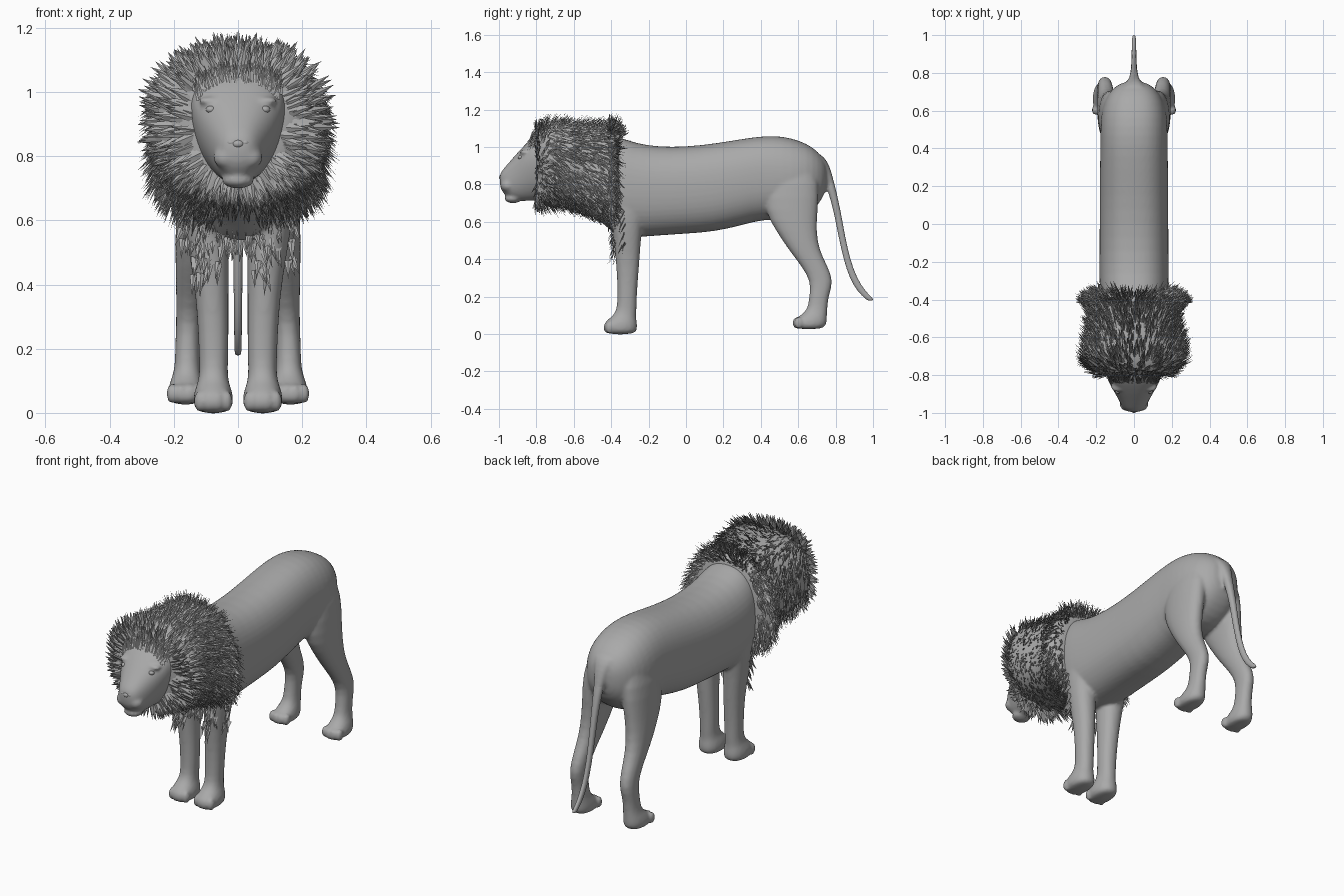
import bpy, bmesh, math, random
from mathutils import Vector, Matrix

if "Cube" in bpy.data.objects:
    bpy.data.objects.remove(bpy.data.objects["Cube"])

random.seed(4)
grey = bpy.data.materials.new("grey")
grey.diffuse_color = (0.4, 0.4, 0.4, 1)
grey.use_nodes = True
grey.node_tree.nodes["Principled BSDF"].inputs["Base Color"].default_value = grey.diffuse_color


def se(a, n):
    """Point on a superellipse."""
    c, s = math.cos(a), math.sin(a)
    return (math.copysign(abs(c) ** (2 / n), c), math.copysign(abs(s) ** (2 / n), s))


def y_point(r, a, n=2.4):
    """Ring across y: (y, top, bottom, half width, taper)."""
    y, top, bot, rx, tp = r
    u, v = se(a, n)
    return Vector((u * rx * (1 + tp * v), y, (top + bot) / 2 + v * (top - bot) / 2))


def z_point(r, a, n=2.2):
    """Ring across z: (x, y, z, half width, half depth)."""
    x, y, z, rx, ry = r
    u, v = se(a, n)
    return Vector((x + u * rx, y + v * ry, z))


def loft(bm, rings, point, sides=20):
    rows = [[bm.verts.new(point(r, math.tau * i / sides)) for i in range(sides)] for r in rings]
    for a, b in zip(rows, rows[1:]):
        for i in range(sides):
            j = (i + 1) % sides
            bm.faces.new((a[i], a[j], b[j], b[i]))
    bm.faces.new(rows[0])
    bm.faces.new(rows[-1])


def ball(bm, c, s):
    m = Matrix.Translation(c) @ Matrix.Diagonal((s[0], s[1], s[2], 1))
    bmesh.ops.create_uvsphere(bm, u_segments=16, v_segments=10, radius=1, matrix=m)


def finish(bm, name, smooth=True, subsurf=0):
    bmesh.ops.recalc_face_normals(bm, faces=bm.faces)
    me = bpy.data.meshes.new(name)
    bm.to_mesh(me)
    bm.free()
    me.materials.append(grey)
    for p in me.polygons:
        p.use_smooth = smooth
    ob = bpy.data.objects.new(name, me)
    bpy.context.collection.objects.link(ob)
    if subsurf:
        ob.modifiers.new("round", 'SUBSURF').levels = subsurf
        ob.modifiers["round"].render_levels = subsurf
    return ob


# Body, neck and head in one loft, from nose to rump
bm = bmesh.new()
brow, crown = (-.85, 1.025, .71, .122, .3), (-.80, 1.07, .715, .142, .3)
loft(bm, [
    (-.997, .855, .79, .03, .1), (-.978, .882, .75, .058, 0), (-.94, .925, .725, .077, .05),
    (-.90, .972, .71, .096, .2), brow, crown,
    (-.72, 1.085, .71, .155, .2), (-.6, 1.06, .68, .155, .1), (-.48, 1.05, .62, .155, 0),
    (-.40, 1.06, .55, .17, 0), (-.35, 1.055, .515, .183, 0), (-.27, 1.022, .515, .185, 0),
    (-.15, 1.003, .525, .184, 0), (0, 1.003, .535, .183, 0), (.15, 1.02, .545, .183, 0),
    (.3, 1.045, .58, .182, 0), (.42, 1.062, .615, .178, 0), (.52, 1.06, .6, .18, 0),
    (.61, 1.035, .61, .172, 0), (.68, 1.0, .66, .145, 0), (.73, .95, .72, .1, 0),
    (.755, .9, .79, .05, 0)], y_point, 24)

# Legs and paws
for s in (-1, 1):
    loft(bm, [(s * .077, -.352, -.004, .055, .085), (s * .077, -.352, .035, .064, .094),
              (s * .077, -.348, .068, .06, .085), (s * .077, -.33, .095, .048, .063),
              (s * .076, -.317, .13, .044, .053),
              (s * .076, -.315, .2, .047, .052), (s * .078, -.312, .3, .049, .056),
              (s * .084, -.312, .42, .055, .066), (s * .095, -.315, .55, .068, .077),
              (s * .105, -.31, .68, .075, .1), (s * .1, -.30, .85, .07, .11)], z_point)
    loft(bm, [(s * .163, .655, .024, .05, .08), (s * .163, .66, .055, .058, .094),
              (s * .162, .672, .088, .054, .082), (s * .16, .695, .115, .044, .06),
              (s * .158, .705, .15, .039, .052), (s * .158, .712, .21, .038, .052),
              (s * .154, .728, .28, .039, .062), (s * .15, .69, .36, .043, .07),
              (s * .145, .63, .45, .05, .082),
              (s * .138, .59, .55, .058, .108), (s * .128, .56, .66, .064, .145),
              (s * .115, .565, .8, .07, .15), (s * .085, .565, .93, .065, .12)], z_point)
    for k in (-.042, -.014, .014, .042):       # toes
        ball(bm, (s * .077 + k, -.42 + abs(k) * .3, .036), (.019, .026, .034))
        ball(bm, (s * .163 + k, .59 + abs(k) * .3, .06), (.019, .026, .032))
    ball(bm, (s * .036, -.952, .795), (.042, .04, .036))    # muzzle pads
    ball(bm, (s * .088, -.862, .972), (.036, .028, .013))   # brows
ball(bm, (0, -.925, .725), (.052, .047, .026))              # chin

# Tail, its root merged into the body
tail = [(0, .69, .965, .075, .03), (0, .725, .925, .052, .033), (0, .752, .86, .034, .03),
        (0, .783, .76, .023, .022), (0, .81, .65, .018, .019), (0, .833, .52, .016, .018),
        (0, .86, .4, .014, .018), (0, .893, .3, .013, .02), (0, .94, .225, .012, .022),
        (0, .98, .19, .011, .022), (0, .987, .178, .009, .015)]
loft(bm, tail[:5], z_point, 12)

body = finish(bm, "body", subsurf=1)
rm = body.modifiers.new("merge", 'REMESH')
rm.mode = 'VOXEL'
rm.voxel_size = .009
rm.use_smooth_shade = True
sm = body.modifiers.new("soften", 'SMOOTH')
sm.factor = .5
sm.iterations = 4

bm = bmesh.new()
loft(bm, tail[2:], z_point, 12)
finish(bm, "tail", subsurf=1)

# Nose: a broad tip with two nostril wings
bm = bmesh.new()
ball(bm, (0, -.984, .838), (.02, .016, .014))
for s in (-1, 1):
    ball(bm, (s * .022, -.98, .842), (.014, .014, .011))
finish(bm, "nose")

# Eyes
bm = bmesh.new()
for s in (-1, 1):
    ball(bm, (s * .084, -.884, .945), (.016, .015, .012))
finish(bm, "eyes")

# Mane: inner volume
mane = [(-.80, 1.075, .715, .145, .25), (-.785, 1.09, .705, .19, .12), (-.75, 1.115, .70, .245, .03),
        (-.68, 1.13, .69, .265, 0), (-.58, 1.125, .66, .24, 0), (-.5, 1.12, .635, .228, -.1),
        (-.43, 1.11, .615, .25, -.18), (-.39, 1.105, .61, .255, -.18), (-.36, 1.06, .62, .19, 0)]
bm = bmesh.new()
loft(bm, mane, y_point, 32)
finish(bm, "mane_core")


def mane_point(t, a):
    i = min(int(t), len(mane) - 2)
    return y_point(mane[i], a).lerp(y_point(mane[i + 1], a), t - i)


def spike(bm, p, n, d, length, w):
    """Three-sided flat pointed lock of hair."""
    side = d.cross(n).normalized() * w
    up = side.cross(d).normalized() * w * .4
    if up.dot(n) < 0:
        up = -up
    base = [bm.verts.new(q) for q in (p + side - d * .01, p - side - d * .01, p + up - d * .01)]
    tip = bm.verts.new(p + d * length)
    for i in range(3):
        bm.faces.new((base[i], base[(i + 1) % 3], tip))


def jitter(k):
    return Vector([random.uniform(-k, k) for _ in range(3)])


# Mane: broad locks around the face, fine ones swept back and down behind
bm = bmesh.new()
for k in range(3600):
    front = k < 520
    t = random.uniform(0, 2.6) if front else random.uniform(2.2, len(mane) - 1.02)
    a = random.uniform(0, math.tau)
    p = mane_point(t, a)
    n = (mane_point(t, a + .05) - mane_point(t, a - .05)).cross(
        mane_point(t + .1, a) - mane_point(max(t - .1, 0), a)).normalized()
    rad = Vector((p.x, 0, p.z - .89)).normalized()
    if n.dot(rad) < 0:
        n = -n
    if front:
        d = n * .2 + rad * .75 + Vector((0, .25 * t, 0)) + jitter(.15)
        size = random.uniform(.06, .085), random.uniform(.012, .018)
    else:
        back = .1 if p.y > -.42 else .6
        d = n * .22 + rad * .28 + Vector((0, back, -1.8 * abs(p.x))) + jitter(.15)
        size = random.uniform(.05, .085), random.uniform(.005, .009)
    spike(bm, p, n, d.normalized(), *size)

# Mane: hairline over the forehead
for _ in range(170):
    a = math.pi / 2 + random.uniform(-.9, .9)
    p = y_point(brow, a).lerp(y_point(crown, a), random.uniform(.2, 1))
    d = Vector((p.x * 2.5, .45, .9)) + jitter(.2)
    spike(bm, p, Vector((p.x, -.7, .7)), d.normalized(), random.uniform(.04, .07), .008)

# Mane: sparse locks on the chest and shoulders
for _ in range(150):
    z = .65 - .23 * random.random() ** 1.5
    x = random.uniform(-.18, .18)
    if abs(x) < .05:
        z = max(z, .53)
    y = -.385 + max(0, abs(x) - .11) * .9
    d = Vector((x * 1.2, -.35, -.9)) + jitter(.2)
    spike(bm, Vector((x, y, z)), Vector((0, -1, 0)), d.normalized(),
          random.uniform(.04, .07), .011)
finish(bm, "mane", smooth=False)
